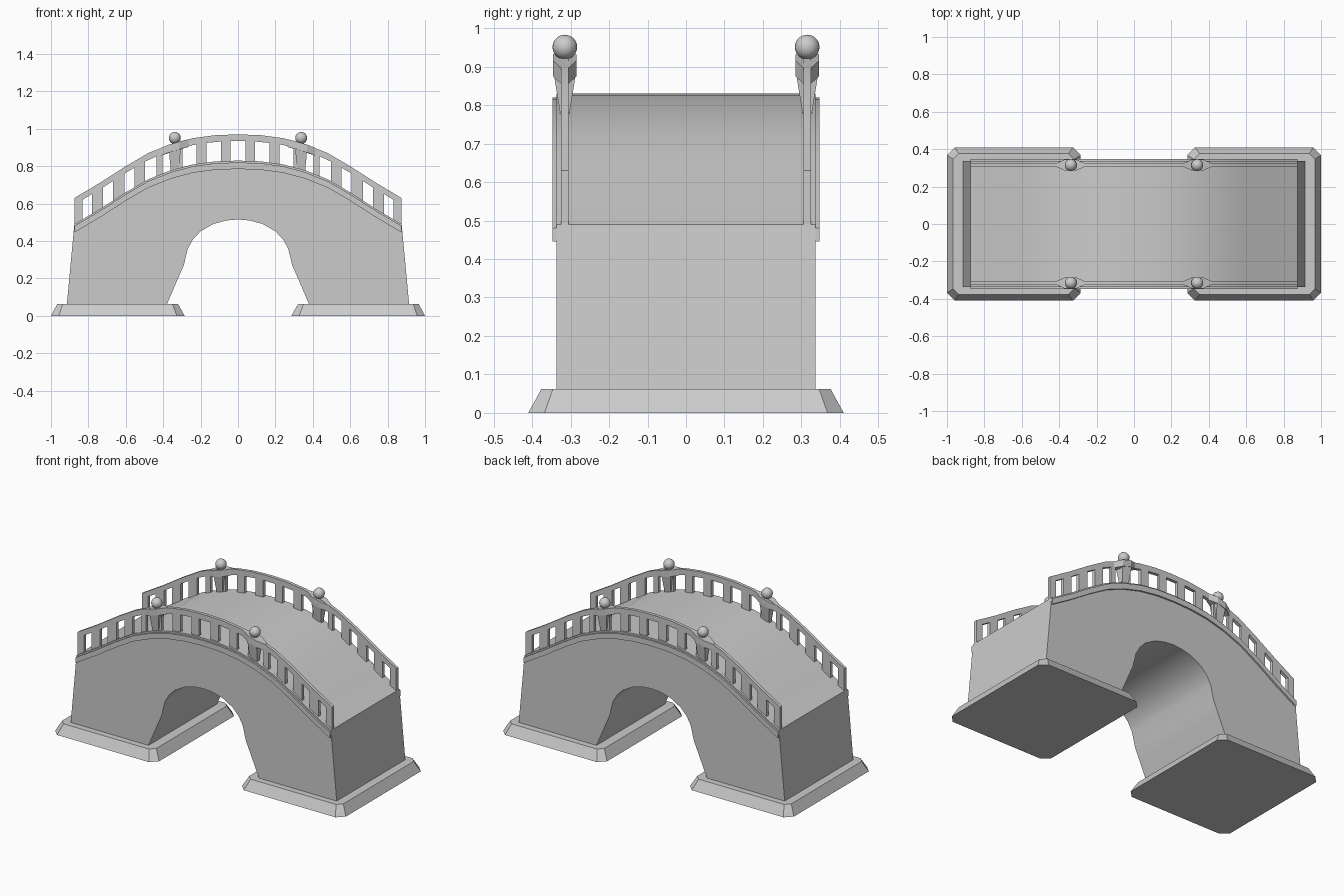
import bpy, bmesh, math
from mathutils import Matrix

if "Cube" in bpy.data.objects:
    bpy.data.objects.remove(bpy.data.objects["Cube"])

# Half of the deck profile (x, z)
DECK = [(0, .83), (.12, .826), (.24, .81), (.36, .778), (.48, .73),
        (.6, .66), (.74, .57), (.875, .49)]
CURVE = [(-x, z) for x, z in DECK[:0:-1]] + DECK


def deck(x):
    """Deck height at x."""
    x = abs(x)
    for (x0, z0), (x1, z1) in zip(DECK, DECK[1:]):
        if x <= x1:
            return z0 + (z1 - z0) * (x - x0) / (x1 - x0)
    return DECK[-1][1]


def finish(name, bm, mirror=(False, False), smooth=True):
    bmesh.ops.recalc_face_normals(bm, faces=bm.faces[:])
    mesh = bpy.data.meshes.new(name)
    bm.to_mesh(mesh)
    bm.free()
    ob = bpy.data.objects.new(name, mesh)
    bpy.context.collection.objects.link(ob)
    if any(mirror):
        m = ob.modifiers.new("mirror", 'MIRROR')
        m.use_axis = (mirror[0], mirror[1], False)
        m.use_mirror_merge = False
    if smooth:
        bpy.ops.object.select_all(action='DESELECT')
        ob.select_set(True)
        bpy.context.view_layer.objects.active = ob
        bpy.ops.object.shade_smooth_by_angle(angle=math.radians(25))
    return ob


def loft(name, lower, upper, mirror=(False, False), smooth=True):
    """Closed solid between two matching loops of 3D points."""
    bm = bmesh.new()
    a = [bm.verts.new(p) for p in lower]
    b = [bm.verts.new(p) for p in upper]
    bm.faces.new(a)
    bm.faces.new(b[::-1])
    n = len(a)
    for i in range(n):
        j = (i + 1) % n
        bm.faces.new((a[i], b[i], b[j], a[j]))
    return finish(name, bm, mirror, smooth)


def extrude_y(name, outline, y0, y1, mirror=(False, False)):
    return loft(name, [(x, y0, z) for x, z in outline],
                [(x, y1, z) for x, z in outline], mirror)


# Bridge body with arched opening
arch = [(.385, .05), (.325, .19), (.29, .27), (.268, .36), (.24, .41),
        (.2, .452), (.13, .492), (.06, .51), (0, .515)]
opening = arch + [(-x, z) for x, z in arch[-2::-1]]
extrude_y("bridge_body", CURVE + [(.916, .05)] + opening + [(-.916, .05)],
          -.337, .337)

# Raised moulding along each side of the deck
extrude_y("side_moulding", [(x, z - .01) for x, z in CURVE] +
          [(x, z - .045) for x, z in reversed(CURVE)], -.347, -.33, (False, True))

# Footings: chamfered, tapered slabs
def slab(x0, x1, y, c, z):
    return [(x0 + c, -y, z), (x1 - c, -y, z), (x1, -y + c, z), (x1, y - c, z),
            (x1 - c, y, z), (x0 + c, y, z), (x0, y - c, z), (x0, -y + c, z)]

loft("footing", slab(.285, 1, .41, .042, 0), slab(.32, .967, .376, .03, .062),
     (True, False), False)

# Railings: a comb outline whose slots form the balusters
half_slots = [(.13, .076), (.26, .076), (.383, .042), (.467, .06),
              (.58, .055), (.695, .052), (.806, .052)]
slots = sorted([(0, .08)] + half_slots + [(-x, w) for x, w in half_slots], reverse=True)
outline = [(x, z + .14) for x, z in CURVE] + [(.875, .47)]
for cx, w in slots:
    r, l = cx + w / 2, cx - w / 2
    outline += [(r, deck(r) - .02), (r, deck(r) + .105),
                (l, deck(l) + .105), (l, deck(l) - .02)]
outline.append((-.875, .47))
extrude_y("railing", outline, -.325, -.305, (False, True))

# Widened handrail pads around the lamp posts
pad = [(.265, -.325), (.312, -.346), (.368, -.346), (.415, -.325),
       (.415, -.305), (.368, -.285), (.312, -.285), (.265, -.305)]
loft("post_pad", [(x, y, deck(x) + .1) for x, y in pad],
     [(x, y, deck(x) + .141) for x, y in pad], (True, True), False)

# Tapered posts beneath the pads
def rect(dx, dy, z):
    return [(.338 + sx * dx, -.315 + sy * dy, z)
            for sx, sy in ((-1, -1), (1, -1), (1, 1), (-1, 1))]

loft("railing_post", rect(.02, .01, .765), rect(.032, .03, .89), (True, True), False)

# Ball finials
bm = bmesh.new()
bmesh.ops.create_uvsphere(bm, u_segments=24, v_segments=14, radius=.032,
                          matrix=Matrix.Translation((.338, -.315, .951)))
finish("ball_finial", bm, (True, True))
